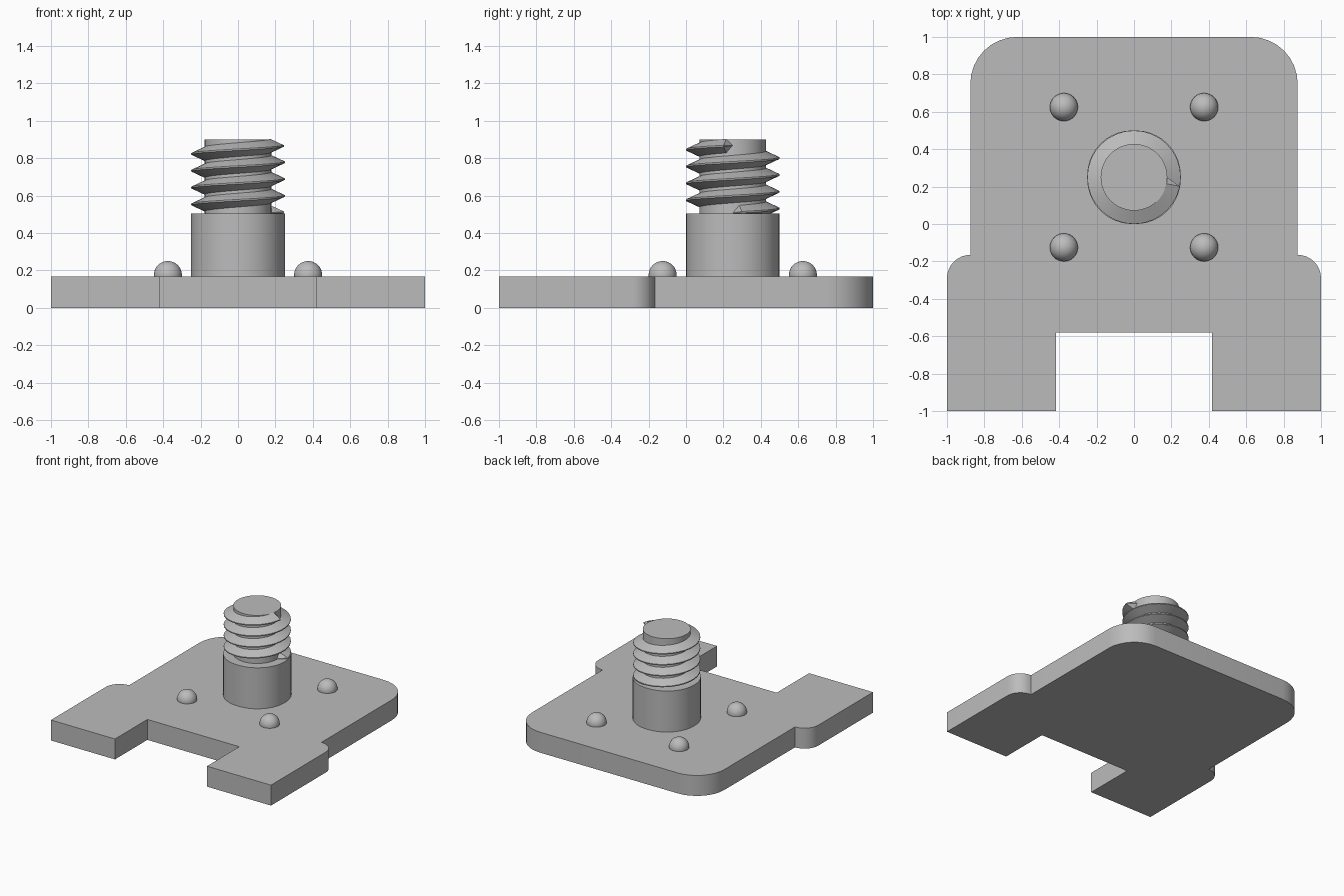
import bpy, bmesh
from math import sin, cos, pi, radians
from mathutils import Vector

cube = bpy.data.objects.get("Cube")
if cube:
    bpy.data.objects.remove(cube)

grey = bpy.data.materials.new("plain grey")
grey.use_nodes = True
COLOUR = (0.5, 0.5, 0.5, 1)
grey.diffuse_color = COLOUR
grey.node_tree.nodes["Principled BSDF"].inputs["Base Color"].default_value = COLOUR

AXIS_Y = 0.25      # stud position along y
PLATE_TOP = 0.168
SHANK_TOP = 0.505
STUD_TOP = 0.9
CORE_R = 0.178
STUD_R = 0.25


def finish(bm, name, angle=30):
    bmesh.ops.recalc_face_normals(bm, faces=bm.faces)
    mesh = bpy.data.meshes.new(name)
    bm.to_mesh(mesh)
    bm.free()
    mesh.materials.append(grey)
    obj = bpy.data.objects.new(name, mesh)
    bpy.context.collection.objects.link(obj)
    bpy.ops.object.select_all(action='DESELECT')
    obj.select_set(True)
    bpy.context.view_layer.objects.active = obj
    bpy.ops.object.shade_smooth_by_angle(angle=radians(angle))
    return obj


def arc(cx, cy, r, start, end, steps):
    angles = [radians(start + (end - start) * i / steps) for i in range(steps + 1)]
    return [(cx + r * cos(a), cy + r * sin(a)) for a in angles]


def extrude(name, outline, z0, z1):
    bm = bmesh.new()
    face = bm.faces.new([bm.verts.new((x, y, z0)) for x, y in outline])
    top = bmesh.ops.extrude_face_region(bm, geom=[face])["geom"]
    verts = [v for v in top if isinstance(v, bmesh.types.BMVert)]
    bmesh.ops.translate(bm, verts=verts, vec=(0, 0, z1 - z0))
    return finish(bm, name)


# Base plate: right half of the outline, mirrored to the left
half = [(0.418, -0.58), (0.418, -1), (1, -1)]
half += arc(0.875, -0.29, 0.125, 0, 90, 8)
half += arc(0.625, 0.75, 0.25, 0, 90, 8)
extrude("base_plate", half + [(-x, y) for x, y in reversed(half)], 0, PLATE_TOP)

# Shank: four quarter arcs joined by narrow flats
shank = []
for q, (sx, sy) in enumerate([(1, 1), (-1, 1), (-1, -1), (1, -1)]):
    shank += arc(sx * 0.01, AXIS_Y + sy * 0.01, STUD_R - 0.01, q * 90, q * 90 + 90, 10)
extrude("stud_shank", shank, PLATE_TOP - 0.01, SHANK_TOP)

# Threaded core
extrude("stud_core", arc(0, AXIS_Y, CORE_R, 0, 360, 48)[:-1], SHANK_TOP - 0.01, STUD_TOP)

# Helical thread: trapezoid swept round the core, tapering to a point at each end
TURNS, STEPS, PITCH, START_Z = 4, 32, 0.09, 0.508
profile = [(CORE_R - 0.002, -0.038), (STUD_R, -0.004),
           (STUD_R, 0.004), (CORE_R - 0.002, 0.038)]
bm = bmesh.new()
rings = []
for i in range(TURNS * STEPS + 1):
    a = 2 * pi * i / STEPS
    z = START_Z + PITCH * i / STEPS
    at_end = i in (0, TURNS * STEPS)
    section = [(CORE_R - 0.002, 0)] if at_end else profile
    rings.append([bm.verts.new((r * cos(a), AXIS_Y + r * sin(a), z + dz))
                  for r, dz in section])
for a, b in zip(rings, rings[1:]):
    for k in range(4):
        n = (k + 1) % 4
        if len(a) == 1:
            bm.faces.new((a[0], b[k], b[n]))
        elif len(b) == 1:
            bm.faces.new((a[k], a[n], b[0]))
        else:
            bm.faces.new((a[k], a[n], b[n], b[k]))
finish(bm, "stud_thread")

# Four locating domes around the stud
for side, sx in (("left", 1), ("right", -1)):
    for end, sy in (("back", 1), ("front", -1)):
        bm = bmesh.new()
        bmesh.ops.create_uvsphere(bm, u_segments=32, v_segments=16, radius=0.075)
        bmesh.ops.bisect_plane(bm, geom=bm.verts[:] + bm.edges[:] + bm.faces[:],
                               plane_co=(0, 0, -0.02), plane_no=(0, 0, -1),
                               clear_outer=True)
        bmesh.ops.translate(bm, verts=bm.verts,
                            vec=Vector((sx * 0.375, AXIS_Y + sy * 0.375, 0.175)))
        finish(bm, f"dome_{end}_{side}", 40)
